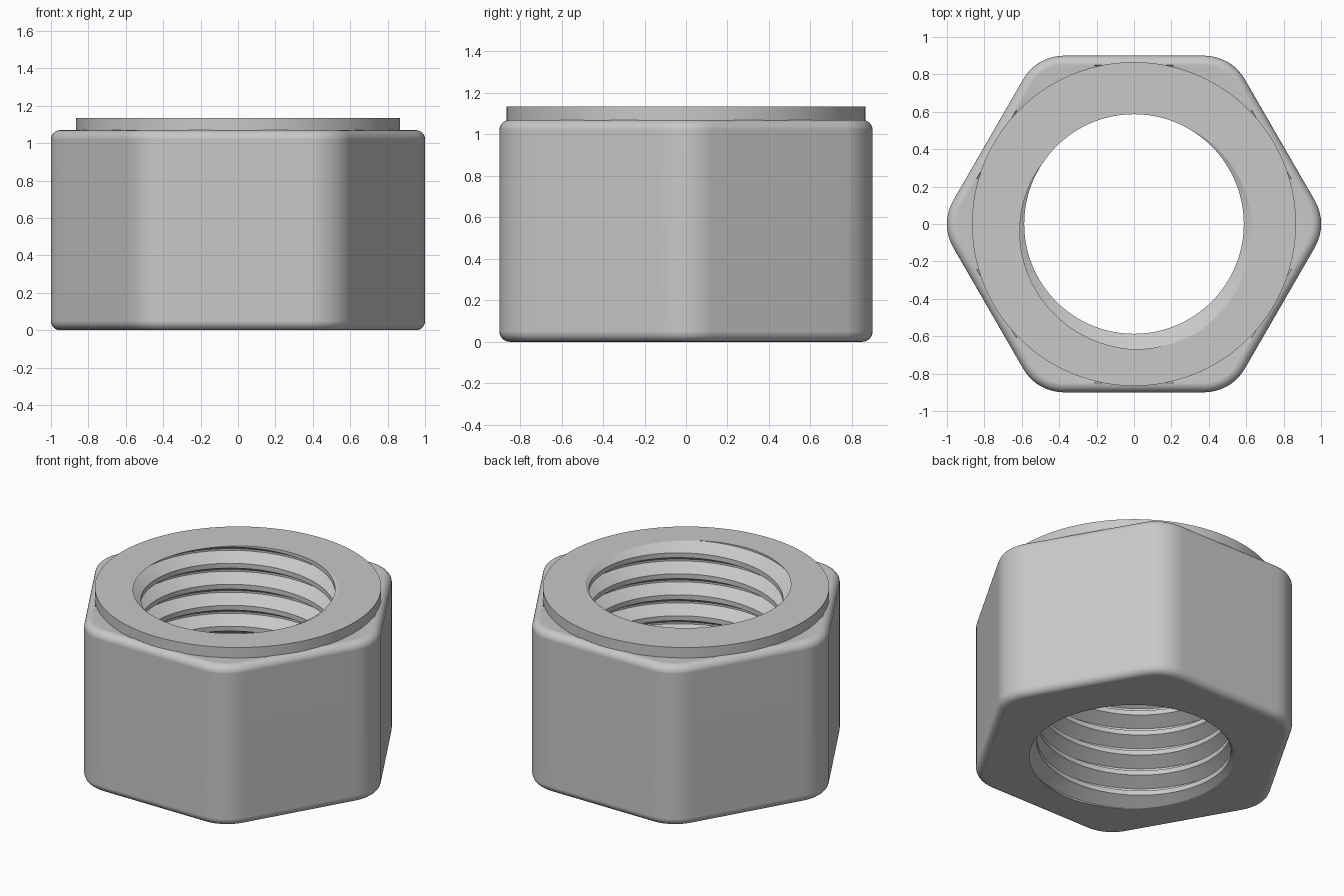
import bpy
import bmesh
from math import sin, cos, pi, radians, atan2

cube = bpy.data.objects.get("Cube")
if cube:
    bpy.data.objects.remove(cube, do_unlink=True)

APOTHEM, CORNER, FILLET = 0.9, 0.25, 0.05
BODY_TOP, TOP, COLLAR = 1.07, 1.135, 0.866
MINOR, MAJOR, PITCH = 0.587, 0.67, 0.14
STEPS, TURNS = 120, 12

steel = bpy.data.materials.new("grey steel")
steel.use_nodes = True
steel.diffuse_color = (0.58, 0.58, 0.58, 1)
steel.node_tree.nodes["Principled BSDF"].inputs["Base Color"].default_value = steel.diffuse_color

bm = bmesh.new()


def hex_outline(inset):
    """Rounded hexagon with subdivided flats, moved inward by inset."""
    core = (APOTHEM - CORNER) / cos(pi / 6)
    radius = CORNER - inset
    arcs = []
    for side in range(6):
        a = side * pi / 3
        arcs.append([(core * cos(a) + radius * cos(a + t), core * sin(a) + radius * sin(a + t))
                     for t in (radians(-30 + 7.5 * k) for k in range(9))])
    points = []
    for side, arc in enumerate(arcs):
        points += arc
        (x0, y0), (x1, y1) = arc[-1], arcs[(side + 1) % 6][0]
        points += [(x0 + (x1 - x0) * k / 14, y0 + (y1 - y0) * k / 14) for k in range(1, 14)]
    return points


def add_ring(points, z):
    return [bm.verts.new((x, y, z)) for x, y in points]


def bridge(lower, upper):
    n = len(lower)
    for i in range(n):
        j = (i + 1) % n
        bm.faces.new((lower[i], lower[j], upper[j], upper[i]))


# Hexagonal body: filleted bottom edge, flat sides, filleted top edge
rings = []
arc = [k * pi / 12 for k in range(7)]
for t in arc:
    rings.append(add_ring(hex_outline(FILLET * (1 - sin(t))), FILLET * (1 - cos(t))))
for t in arc:
    rings.append(add_ring(hex_outline(FILLET * (1 - cos(t))), BODY_TOP - FILLET * (1 - sin(t))))

# Round collar rising from the top of the body
circle = [(COLLAR * cos(a), COLLAR * sin(a))
          for a in (atan2(y, x) for x, y in hex_outline(0))]
rings.append(add_ring(circle, BODY_TOP - 0.004))
rings.append(add_ring(circle, TOP))
for lower, upper in zip(rings, rings[1:]):
    bridge(lower, upper)

# Right-handed internal thread, swept past both ends and trimmed flush
groove = [(MINOR, 0), (MAJOR, 0.048), (MAJOR, 0.06), (MINOR, 0.108)]
start = TOP - groove[2][1] - 9.75 * PITCH
helix = []
for i in range(STEPS * TURNS + 1):
    a = 2 * pi * i / STEPS
    helix.append([bm.verts.new((r * cos(a), r * sin(a), start + PITCH * i / STEPS + z))
                  for r, z in groove])
thread_faces = []
for i in range(STEPS * TURNS):
    now, after = helix[i], helix[i + 1]
    for k in range(3):
        thread_faces.append(bm.faces.new((now[k], now[k + 1], after[k + 1], after[k])))
    if i + STEPS < STEPS * TURNS:
        thread_faces.append(bm.faces.new(
            (now[3], helix[i + STEPS][0], helix[i + STEPS + 1][0], after[3])))

for z, direction in ((0, -1), (TOP, 1)):
    thread_faces = [f for f in thread_faces if f.is_valid]
    edges = {e for f in thread_faces for e in f.edges}
    verts = {v for f in thread_faces for v in f.verts}
    cut = bmesh.ops.bisect_plane(
        bm, geom=list(verts) + list(edges) + thread_faces, dist=1e-5,
        plane_co=(0, 0, z), plane_no=(0, 0, direction), clear_outer=True)
    thread_faces = [g for g in cut["geom"] if isinstance(g, bmesh.types.BMFace)]

# Flat end faces between the outer edge and the thread opening
for z, direction in ((0, -1), (TOP, 1)):
    rim = [e for e in bm.edges if e.is_boundary and all(abs(v.co.z - z) < 1e-4 for v in e.verts)]
    bmesh.ops.triangle_fill(bm, edges=rim, normal=(0, 0, direction), use_beauty=True)

bmesh.ops.recalc_face_normals(bm, faces=bm.faces[:])
for face in bm.faces:
    face.smooth = True

mesh = bpy.data.meshes.new("hex_nut")
bm.to_mesh(mesh)
bm.free()
mesh.materials.append(steel)
mesh.set_sharp_from_angle(angle=radians(25))

nut = bpy.data.objects.new("hex_nut", mesh)
bpy.context.collection.objects.link(nut)
weighted = nut.modifiers.new("clean_shading", 'WEIGHTED_NORMAL')
weighted.keep_sharp = True
